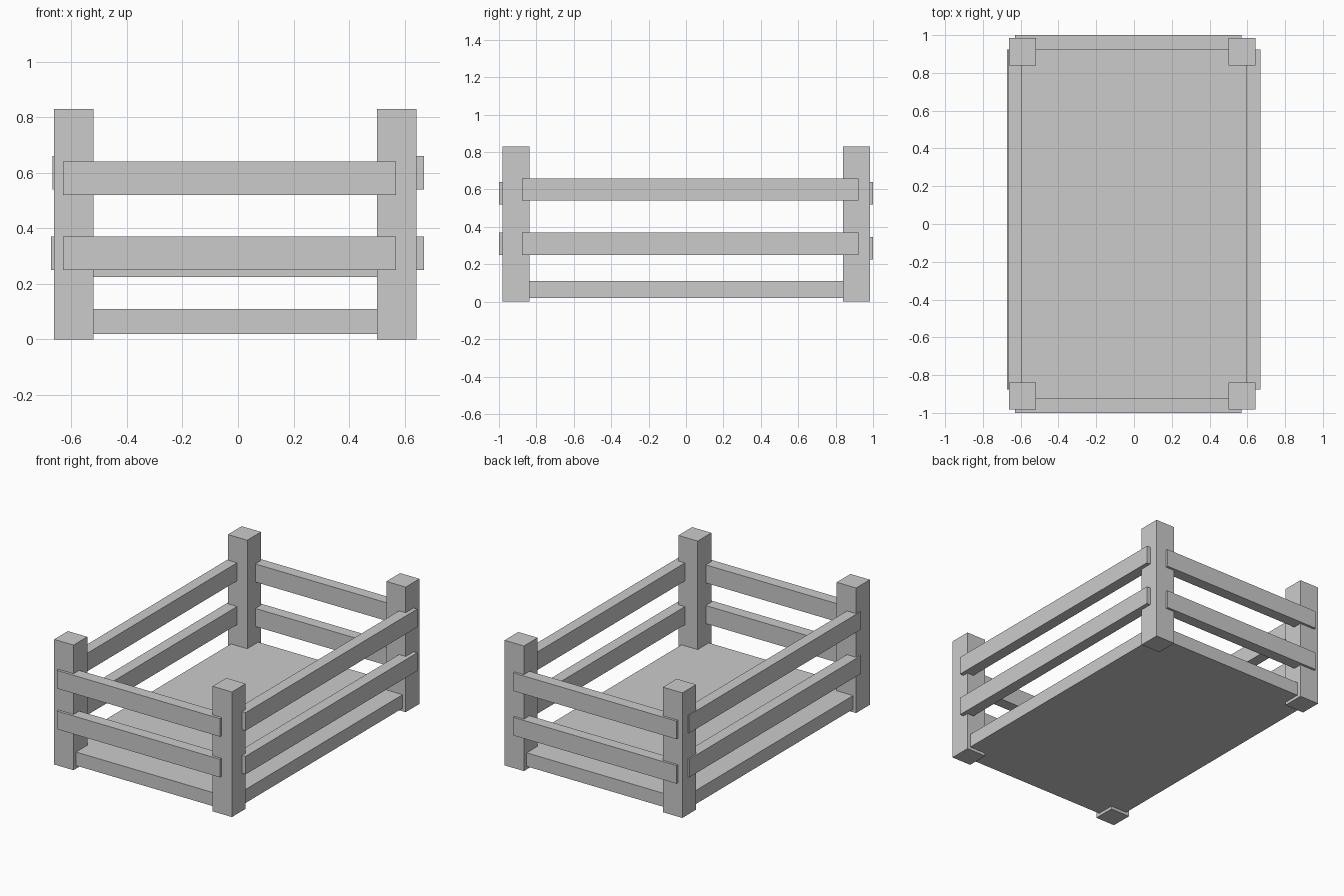
import bpy
import bmesh

if "Cube" in bpy.data.objects:
    bpy.data.objects.remove(bpy.data.objects["Cube"])


def box(name, x, y, z):
    """Box from (min, max) ranges on each axis."""
    bm = bmesh.new()
    bmesh.ops.create_cube(bm, size=1)
    for v in bm.verts:
        v.co = [r[0] if c < 0 else r[1] for c, r in zip(v.co, (x, y, z))]
    mesh = bpy.data.meshes.new(name)
    bm.to_mesh(mesh)
    bm.free()
    bpy.context.collection.objects.link(bpy.data.objects.new(name, mesh))


# Corner posts
for side, x in (("left", (-0.662, -0.52)), ("right", (0.501, 0.643))):
    for end, y in (("front", (-0.982, -0.838)), ("back", (0.84, 0.984))):
        box(f"{end}_{side}_post", x, y, (0, 0.83))

# Floor slab, slightly raised and set just inside the post faces
box("floor_slab", (-0.64, 0.62), (-0.955, 0.955), (0.02, 0.11))

# End rails: the lower back one sits a little lower
for name, y, z in (("front_lower_rail", (-1.0, -0.923), 0.25),
                   ("front_upper_rail", (-1.0, -0.923), 0.52),
                   ("back_lower_rail", (0.925, 1.0), 0.225),
                   ("back_upper_rail", (0.925, 1.0), 0.52)):
    box(name, (-0.63, 0.568), y, (z, z + 0.12))

# Long side rails
for name, x, z in (("left_lower_rail", (-0.672, -0.595), 0.25),
                   ("left_upper_rail", (-0.668, -0.595), 0.54),
                   ("right_lower_rail", (0.595, 0.67), 0.25),
                   ("right_upper_rail", (0.595, 0.67), 0.54)):
    box(name, x, (-0.877, 0.923), (z, z + 0.12))
